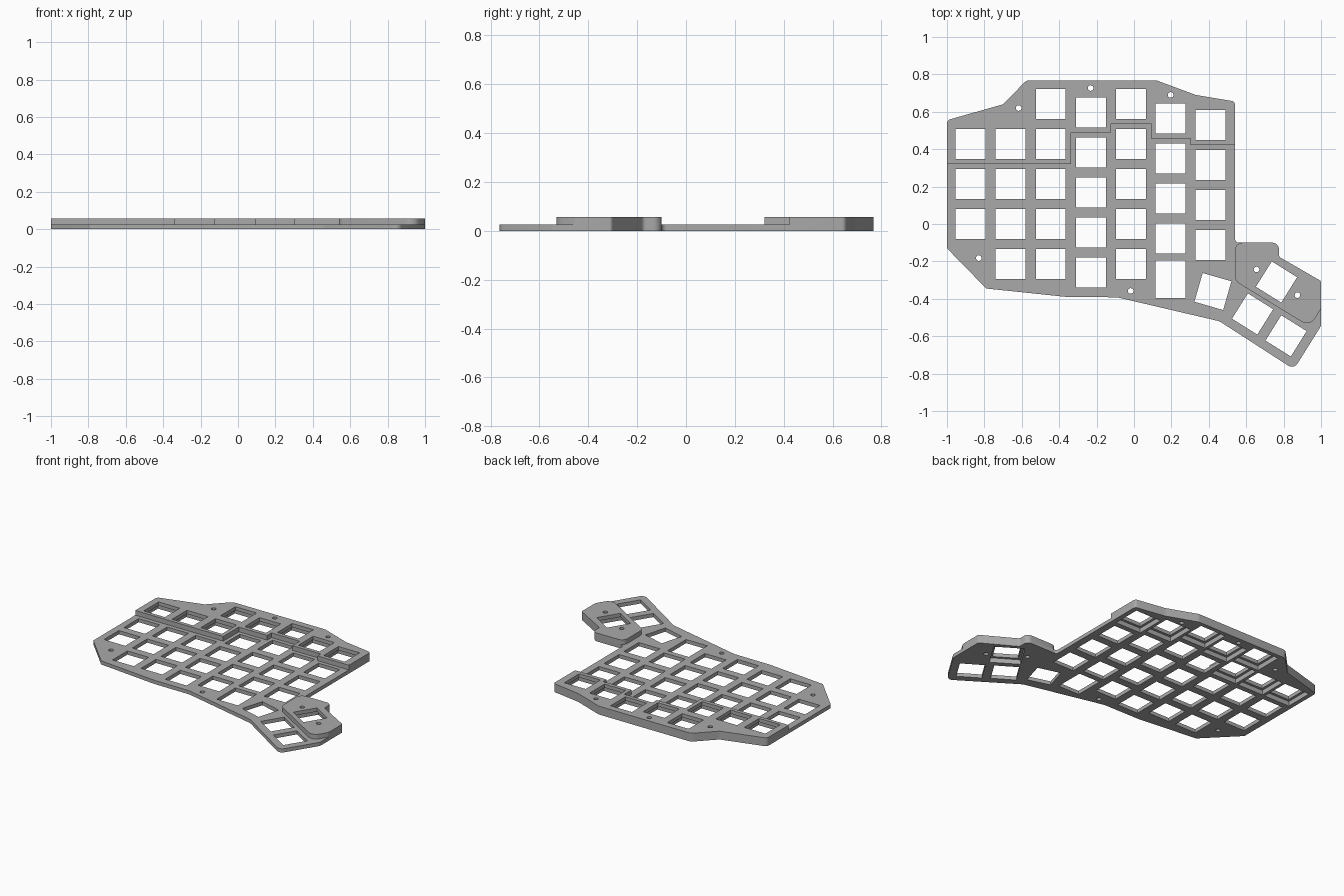
import bpy, bmesh, math
from mathutils import Vector, Matrix

if "Cube" in bpy.data.objects:
    bpy.data.objects.remove(bpy.data.objects["Cube"])

BASE_TOP, RAISED_TOP, POCKET_TOP = 0.025, 0.057, 0.032
PITCH, HOLE, POCKET = 0.2138, 0.16, 0.194
THUMB = math.radians(-32)

grey = bpy.data.materials.new("plate_grey")
grey.use_nodes = True
grey.diffuse_color = (0.4, 0.4, 0.4, 1)
grey.node_tree.nodes["Principled BSDF"].inputs["Base Color"].default_value = (0.4, 0.4, 0.4, 1)


def rounded(points, steps=5):
    """Round the corners of a closed outline; each point is x, y, radius."""
    out = []
    for i, (x, y, r) in enumerate(points):
        p = Vector((x, y))
        a = Vector(points[i - 1][:2]) - p
        b = Vector(points[(i + 1) % len(points)][:2]) - p
        if r == 0:
            out.append(p)
            continue
        half = a.angle(b) / 2
        cut = min(r / math.tan(half), a.length * 0.45, b.length * 0.45)
        start, end = p + a.normalized() * cut, p + b.normalized() * cut
        centre = p + (a.normalized() + b.normalized()).normalized() * cut / math.cos(half)
        radius = (start - centre).length
        for k in range(steps + 1):
            d = (start - centre).lerp(end - centre, k / steps)
            out.append(centre + d.normalized() * radius)
    return out


def add_prism(bm, outline, z0, z1):
    face = bm.faces.new([bm.verts.new((p.x, p.y, z0)) for p in outline])
    top = bmesh.ops.extrude_face_region(bm, geom=[face])["geom"]
    bmesh.ops.translate(bm, vec=(0, 0, z1 - z0),
                        verts=[v for v in top if isinstance(v, bmesh.types.BMVert)])


def make(name, prisms):
    bm = bmesh.new()
    for outline, z0, z1 in prisms:
        add_prism(bm, outline, z0, z1)
    bmesh.ops.recalc_face_normals(bm, faces=bm.faces)
    mesh = bpy.data.meshes.new(name)
    bm.to_mesh(mesh)
    bm.free()
    mesh.materials.append(grey)
    obj = bpy.data.objects.new(name, mesh)
    bpy.context.collection.objects.link(obj)
    return obj


def combine(obj, other, operation):
    mod = obj.modifiers.new(operation.title(), "BOOLEAN")
    mod.operation, mod.solver, mod.object = operation, "EXACT", other
    bpy.context.view_layer.objects.active = obj
    bpy.ops.object.modifier_apply(modifier=mod.name)
    bpy.data.objects.remove(other)


def rect(x, y, w, h, angle=0):
    turn = Matrix.Rotation(angle, 2)
    return [Vector((x, y)) + turn @ Vector((sx * w / 2, sy * h / 2))
            for sx, sy in ((-1, -1), (1, -1), (1, 1), (-1, 1))]


def circle(x, y, r, n=20):
    return [Vector((x + r * math.cos(math.tau * k / n), y + r * math.sin(math.tau * k / n)))
            for k in range(n)]


# Shared stretches of the outline
back_edge = [(0.54, 0.655, 0.02), (0.33, 0.69, 0.05), (0.12, 0.768, 0.05),
             (-0.575, 0.768, 0.04), (-0.7, 0.64, 0.03), (-1, 0.555, 0.025)]
thumb_back = [(1, -0.305, 0.015), (0.775, -0.175, 0.02), (0.775, -0.1, 0.04)]

# Thin base plate
plate = make("key_plate", [(rounded(
    back_edge + [(-1, -0.13, 0.02), (-0.79, -0.345, 0.02), (-0.36, -0.39, 0.02),
                 (-0.09, -0.392, 0.05), (0.457, -0.52, 0.05), (0.855, -0.777, 0.035),
                 (1, -0.545, 0.03)] + thumb_back + [(0.54, -0.1, 0.02)]), 0, BASE_TOP)])

# Raised back strip with a stepped front edge
steps = [(-1, 0.322), (-0.337, 0.322), (-0.337, 0.49), (-0.123, 0.49), (-0.123, 0.536),
         (0.09, 0.536), (0.09, 0.458), (0.303, 0.458), (0.303, 0.423), (0.54, 0.423)]
combine(plate, make("back_strip", [
    (rounded(back_edge + [(x, y, 0) for x, y in steps]), 0.01, RAISED_TOP)]), "UNION")

# Raised thumb block
combine(plate, make("thumb_block", [(rounded(
    thumb_back + [(0.54, -0.1, 0.04), (0.54, -0.305, 0.05), (0.94, -0.549, 0.05),
                  (1, -0.453, 0.03)]), 0.01, RAISED_TOP)]), "UNION")

# Switch openings: columns of x, top y, key count, raised count
columns = [(-0.874, 0.427, 3, 1), (-0.66, 0.427, 4, 1), (-0.445, 0.642, 5, 2),
           (-0.231, 0.597, 5, 1), (-0.017, 0.642, 5, 1), (0.196, 0.564, 4, 1),
           (0.41, 0.53, 4, 1)]
holes = [rect(0.196, -0.295, HOLE, 0.2), rect(0.422, -0.361, HOLE, HOLE, THUMB / 2),
         rect(0.634, -0.481, HOLE, HOLE, THUMB), rect(0.813, -0.598, HOLE, HOLE, THUMB),
         rect(0.762, -0.31, HOLE, HOLE, THUMB)]
pockets = [rect(0.762, -0.31, POCKET, POCKET, THUMB)]
for x, top, count, raised in columns:
    for row in range(count):
        holes.append(rect(x, top - row * PITCH, HOLE, HOLE))
        if row < raised:
            pockets.append(rect(x, top - row * PITCH, POCKET, POCKET))

# Screw holes
for x, y in ((-0.617, 0.62), (-0.232, 0.727), (0.196, 0.69), (-0.83, -0.182),
             (-0.018, -0.358), (0.655, -0.243), (0.874, -0.38)):
    holes.append(circle(x, y, 0.015))

combine(plate, make("opening_cutter", [(h, -0.1, 0.2) for h in holes]), "DIFFERENCE")
# Wider pockets under the raised openings
combine(plate, make("pocket_cutter", [(p, -0.1, POCKET_TOP) for p in pockets]), "DIFFERENCE")

bpy.ops.object.select_all(action="DESELECT")
plate.select_set(True)
bpy.context.view_layer.objects.active = plate
bpy.ops.object.shade_smooth_by_angle(angle=math.radians(30))
